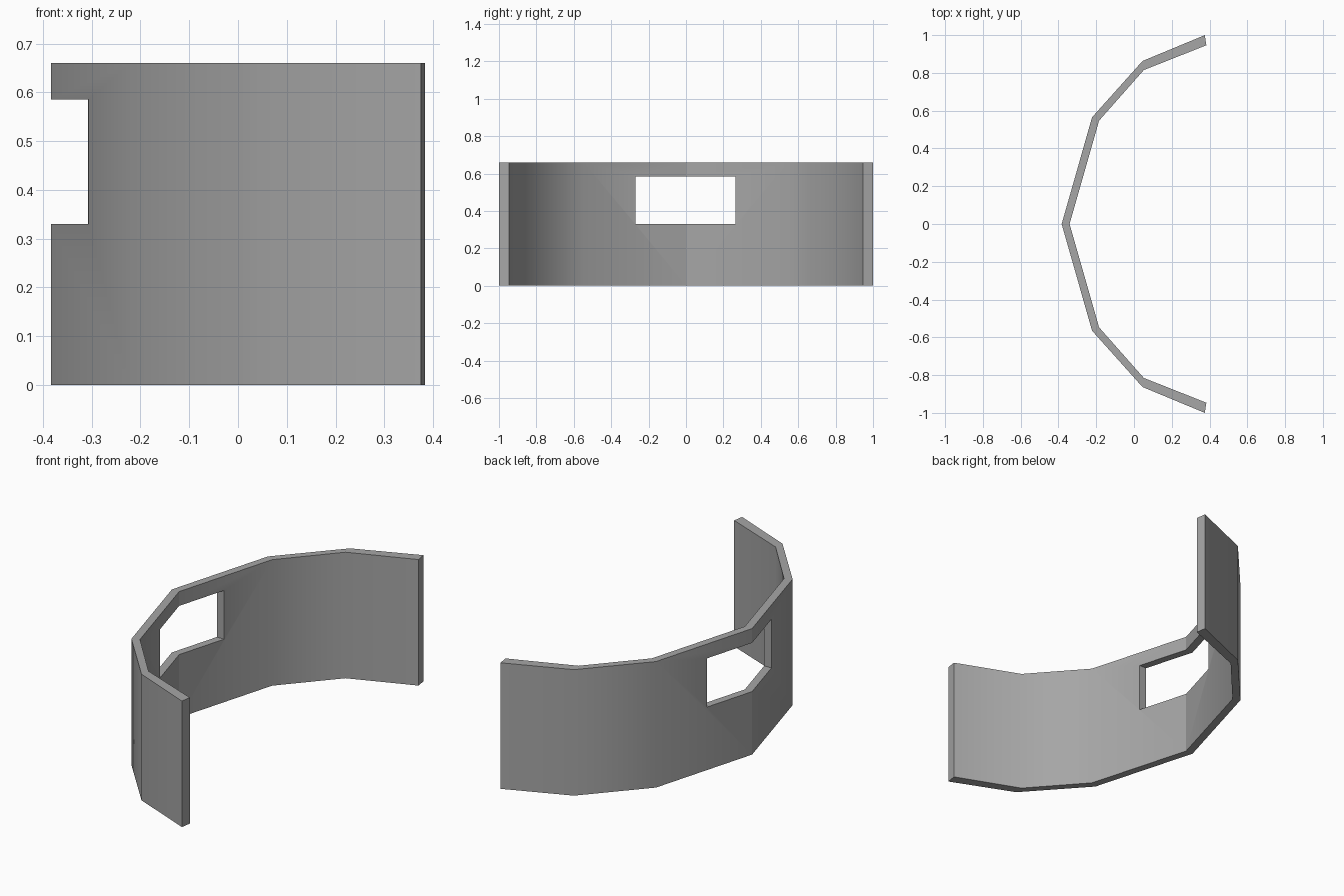
import bpy
import bmesh
from math import radians

HEIGHT = 0.66

cube = bpy.data.objects.get("Cube")
if cube:
    bpy.data.objects.remove(cube, do_unlink=True)

# Single grey material
grey = bpy.data.materials.new("mid_grey")
grey.use_nodes = True
colour = (0.38, 0.38, 0.38, 1)
grey.diffuse_color = colour
grey.node_tree.nodes["Principled BSDF"].inputs["Base Color"].default_value = colour


def mirrored(half):
    """Mirror a half path, which starts on the centre line, across y = 0."""
    return [(x, -y) for x, y in reversed(half[1:])] + half


# Outer and inner plan paths of the curved wall
outer = mirrored([(-0.383, 0), (-0.222, 0.565), (0.045, 0.863), (0.375, 1.0)])
inner = mirrored([(-0.341, 0), (-0.185, 0.547), (0.052, 0.815), (0.383, 0.946)])

# Wall: a strip of quads extruded upward
bm = bmesh.new()
out_verts = [bm.verts.new((x, y, 0)) for x, y in outer]
in_verts = [bm.verts.new((x, y, 0)) for x, y in inner]
for i in range(len(outer) - 1):
    bm.faces.new((out_verts[i], in_verts[i], in_verts[i + 1], out_verts[i + 1]))
top = bmesh.ops.extrude_face_region(bm, geom=bm.faces[:])["geom"]
bmesh.ops.translate(bm, vec=(0, 0, HEIGHT),
                    verts=[v for v in top if isinstance(v, bmesh.types.BMVert)])
bmesh.ops.recalc_face_normals(bm, faces=bm.faces[:])
mesh = bpy.data.meshes.new("curved_wall")
bm.to_mesh(mesh)
bm.free()
mesh.materials.append(grey)
wall = bpy.data.objects.new("curved_wall", mesh)
bpy.context.collection.objects.link(wall)

# Window opening cut straight through the middle
bpy.ops.mesh.primitive_cube_add(size=1, location=(-0.3, -0.003, 0.4575))
cutter = bpy.context.object
cutter.name = "window_cutter"
cutter.scale = (0.5, 0.534, 0.255)
cutter.data.materials.append(grey)
cutter.hide_render = True
cut = wall.modifiers.new("window", "BOOLEAN")
cut.operation = "DIFFERENCE"
cut.solver = "EXACT"
cut.object = cutter

bpy.ops.object.select_all(action="DESELECT")
wall.select_set(True)
bpy.context.view_layer.objects.active = wall
bpy.ops.object.modifier_apply(modifier=cut.name)
bpy.data.objects.remove(cutter, do_unlink=True)

# Smooth sides with crisp rims and centre crease
bpy.ops.object.shade_smooth_by_angle(angle=radians(30))
